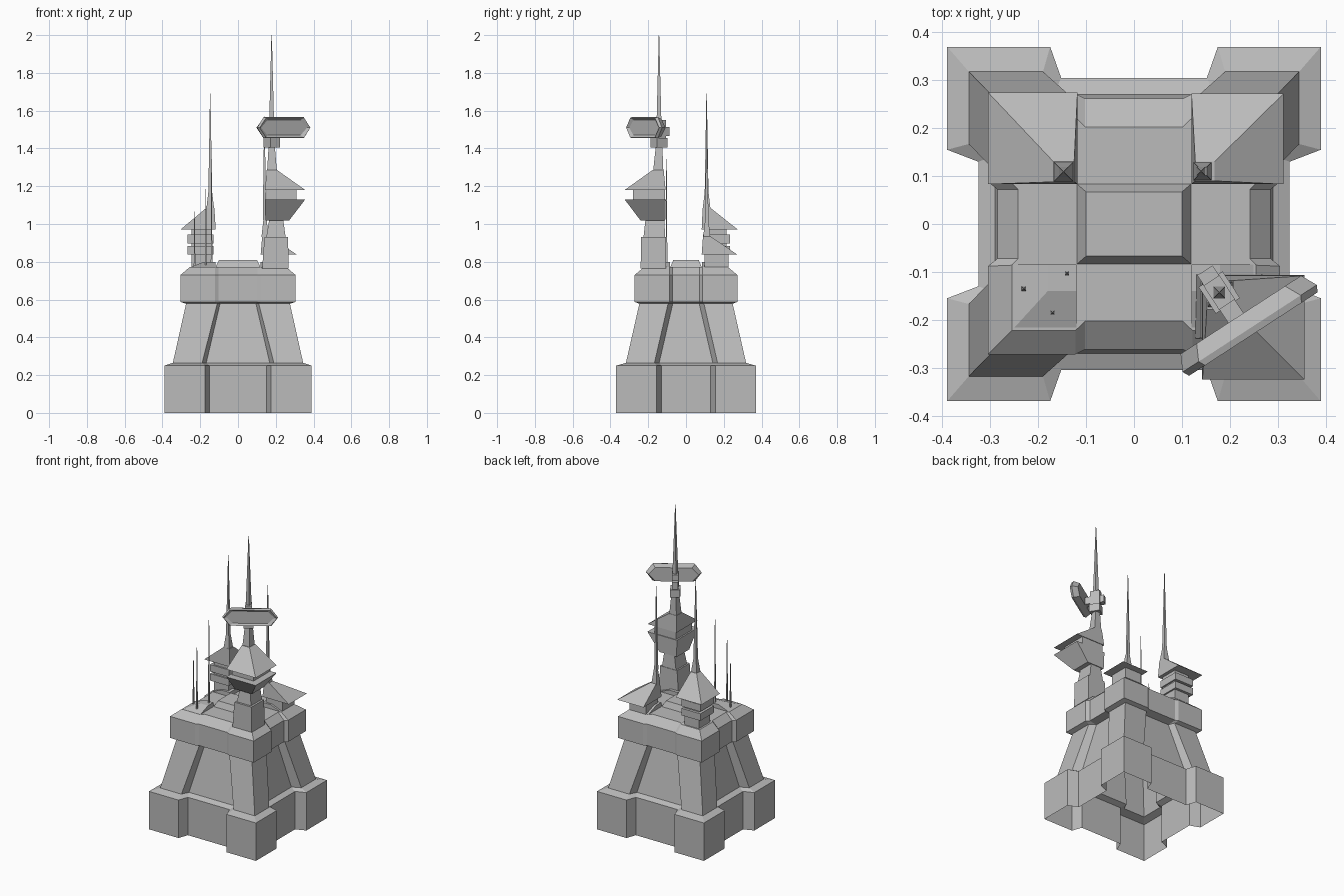
import bpy, bmesh, math
from mathutils import Matrix, Vector

old = bpy.data.objects.get("Cube")
if old:
    bpy.data.objects.remove(old, do_unlink=True)

grey = bpy.data.materials.new("stone grey")
grey.use_nodes = True
GREY = (0.5, 0.5, 0.5, 1)
grey.diffuse_color = GREY
grey.node_tree.nodes["Principled BSDF"].inputs["Base Color"].default_value = GREY


def loft(name, rings, cap_bottom=True):
    """Skin a stack of matching closed outlines."""
    bm = bmesh.new()
    rows = [[bm.verts.new(p) for p in ring] for ring in rings]
    n = len(rows[0])
    for low, high in zip(rows, rows[1:]):
        for i in range(n):
            j = (i + 1) % n
            bm.faces.new((low[i], low[j], high[j], high[i]))
    bm.faces.new(rows[-1])
    if cap_bottom:
        bm.faces.new(rows[0][::-1])
    mesh = bpy.data.meshes.new(name)
    bm.to_mesh(mesh)
    bm.free()
    mesh.materials.append(grey)
    obj = bpy.data.objects.new(name, mesh)
    bpy.context.collection.objects.link(obj)
    return obj


def rect(x0, x1, y0, y1, z):
    return [(x0, y0, z), (x1, y0, z), (x1, y1, z), (x0, y1, z)]


def square(x, y, half, z):
    return rect(x - half, x + half, y - half, y + half, z)


def block(name, x0, x1, y0, y1, z0, z1):
    return loft(name, [rect(x0, x1, y0, y1, z0), rect(x0, x1, y0, y1, z1)])


def spire(name, x, y, half, z0, z1):
    return loft(name, [square(x, y, half, z0), square(x, y, 0.0012, z1)])


def plan(z, out, mid, front_notch, side_notch):
    """Outline with four projecting corners and recessed middles."""
    (ox, oy), (mx, my) = out, mid
    (c, d), (b, a) = front_notch, side_notch
    quarter = [(mx, a), (ox, b), (ox, oy), (c, oy), (d, my)]
    pts = quarter + [(-x, y) for x, y in reversed(quarter)]
    pts += [(-x, -y) for x, y in pts]
    return [(x, y, z) for x, y in pts]


# Main body: open plinth, sloping wall, parapet band, chamfered roof
foot = ((.39, .37), (.325, .305), (.175, .152), (.155, .13))
band = ((.305, .272), (.285, .262), (.122, .102), (.088, .072))
loft("fortress_body", [
    plan(0, *foot),
    plan(.25, *foot),
    plan(.265, (.345, .318), (.29, .27), (.19, .168), (.167, .142)),
    plan(.578, (.275, .247), (.235, .207), (.11, .095), (.095, .07)),
    plan(.588, *band),
    plan(.73, *band),
    plan(.772, (.255, .222), (.242, .203), (.122, .102), (.086, .072)),
], cap_bottom=False)
loft("centre_roof", [rect(-.122, .122, -.086, .086, .765),
                     rect(-.10, .10, -.067, .067, .81)])

# Low roof on each corner
for sx, side in ((1, "left"), (-1, "right")):
    for sy, end in ((1, "back"), (-1, "front")):
        low = [(sx * x, sy * y, .77) for x, y, z in rect(.12, .255, .085, .222, 0)]
        top = [(sx * x, sy * y, .80) for x, y, z in rect(.12, .18, .085, .14, 0)]
        if sx * sy < 0:
            low.reverse()
            top.reverse()
        loft(f"{end}_{side}_corner_roof", [low, top])

# Bare corner with thin antennas
for i, (x, y, top) in enumerate([(-.14, -.103, 1.345), (-.23, -.135, 1.065),
                                 (-.17, -.185, 1.185)]):
    spire(f"thin_antenna_{i + 1}", x, y, .0045, .77, top)

# Back right turret: stacked plates, hooked roof, spire
block("back_right_column", -.245, -.14, .10, .215, .77, .97)
for i, z in enumerate((.838, .898)):
    block(f"back_right_plate_{i + 1}", -.267, -.13, .09, .232, z, z + .046)
loft("back_right_roof", [rect(-.305, -.118, .083, .275, .97),
                         rect(-.168, -.125, .088, .13, 1.085)])
loft("back_right_neck", [square(-.147, .109, .02, 1.085), square(-.147, .109, .01, 1.17)])
spire("back_right_spire", -.147, .109, .01, 1.17, 1.69)

# Back left turret: squat house with a low roof
block("back_left_house", .135, .255, .098, .225, .77, .84)
loft("back_left_roof", [rect(.12, .312, .083, .272, .838),
                        rect(.128, .168, .09, .13, .935)])
loft("back_left_neck", [square(.143, .11, .019, .93), square(.143, .11, .009, 1.02)])
spire("back_left_spire", .14, .11, .009, 1.02, 1.57)

# Front left turret: shaft, flared cabin, roof and tall neck
loft("shaft", [rect(.128, .268, -.24, -.105, .765), rect(.14, .265, -.238, -.107, .93)])
loft("shaft_neck", [rect(.15, .252, -.225, -.11, .93), rect(.165, .24, -.215, -.115, 1.02)])
loft("cabin_flare", [rect(.145, .27, -.24, -.11, 1.018), rect(.142, .356, -.325, -.107, 1.13)])
block("cabin", .152, .31, -.28, -.112, 1.13, 1.185)
loft("cabin_roof", [rect(.143, .356, -.325, -.108, 1.18),
                    rect(.152, .208, -.178, -.118, 1.285)])
loft("upper_neck", [rect(.154, .206, -.174, -.12, 1.28), rect(.162, .195, -.16, -.125, 1.41)])

# Rotated mast head, arm, dish panel and mast
TURN = math.radians(33)


def turned(obj, x, y, z):
    obj.data.transform(Matrix.Translation(Vector((x, y, z))) @ Matrix.Rotation(TURN, 4, "Z"))
    return obj


turned(block("mast_head", -.03, .03, -.033, .033, -.025, .025), .178, -.143, 1.43)
turned(block("mast_collar", -.02, .02, -.03, .03, -.05, .05), .178, -.143, 1.50)
turned(block("panel_arm", -.019, .019, -.075, .055, -.024, .024), .178, -.143, 1.49)
spire("main_mast", .178, -.143, .013, 1.53, 2.0)


def panel_outline(length, height, y):
    """Wide six-sided outline with pointed ends."""
    half = [(length, 0), (length - .04, height), (-length + .04, height)]
    pts = half + [(-x, -h) for x, h in half]
    return [(x, y, h) for x, h in pts]


turned(loft("dish_panel", [
    panel_outline(.15, .045, .022),
    panel_outline(.167, .056, -.012),
    panel_outline(.160, .052, -.026),
    panel_outline(.145, .040, -.016),
]), .235, -.208, 1.51)

# Make every face point outward
for obj in bpy.context.collection.objects:
    if obj.type == "MESH" and obj.data.materials and obj.data.materials[0] == grey:
        bm = bmesh.new()
        bm.from_mesh(obj.data)
        bmesh.ops.recalc_face_normals(bm, faces=bm.faces)
        bm.to_mesh(obj.data)
        bm.free()
